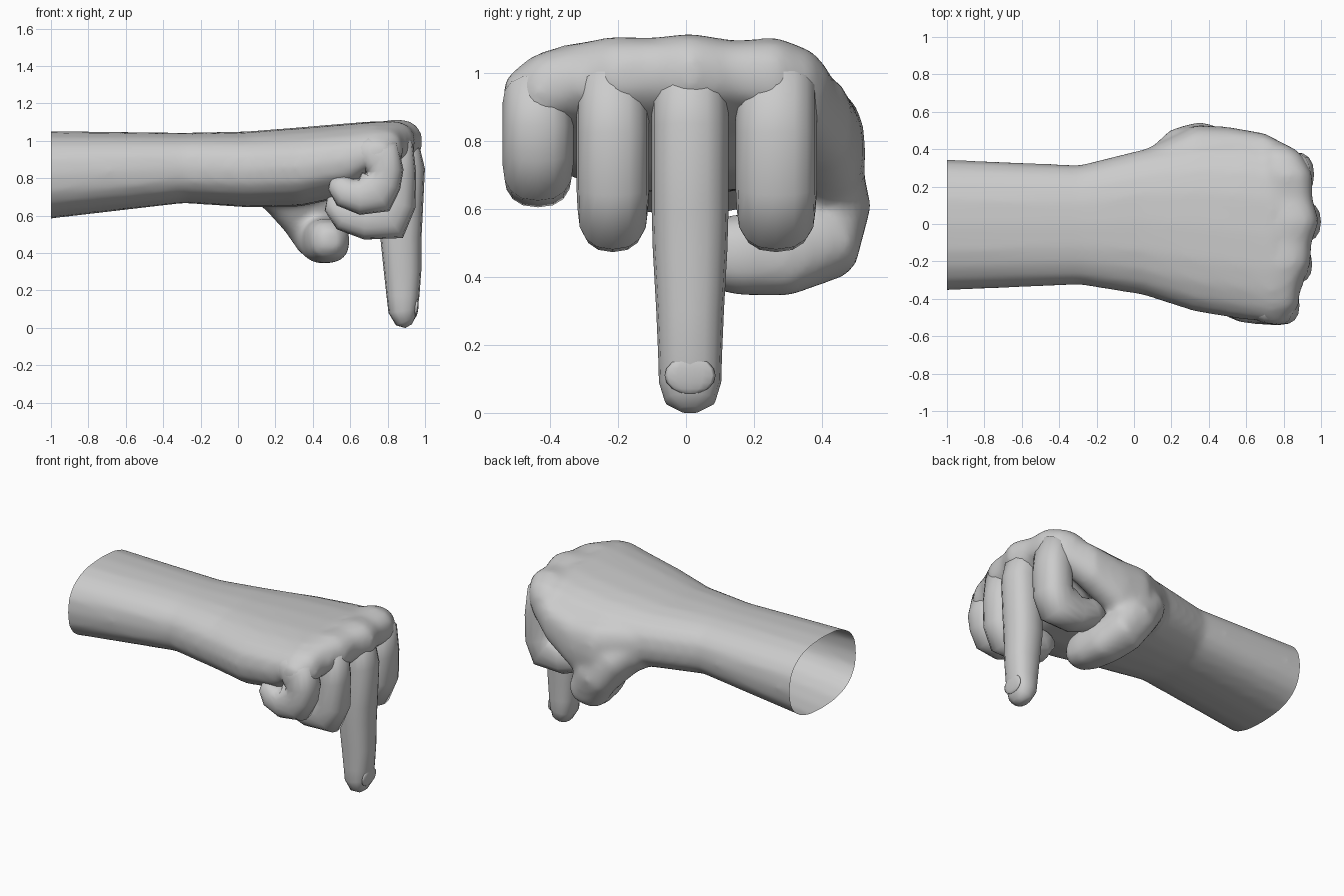
import bpy, bmesh, math
from mathutils import Vector, Matrix

cube = bpy.data.objects.get("Cube")
if cube:
    bpy.data.objects.remove(cube, do_unlink=True)

GREY = (0.6, 0.6, 0.6, 1)
skin = bpy.data.materials.new("plain grey")
skin.diffuse_color = GREY
skin.use_nodes = True
skin.node_tree.nodes["Principled BSDF"].inputs["Base Color"].default_value = GREY


def loft(bm, stations, hint, tangent=None, sides=16, power=2.4):
    """Closed tube through (x, y, z, half side, half thickness) stations."""
    pts = [Vector(s[:3]) for s in stations]
    rings = []
    for i, (p, s) in enumerate(zip(pts, stations)):
        if tangent:
            t = Vector(tangent)
        else:
            t = Vector()
            if i > 0:
                t += (p - pts[i - 1]).normalized()
            if i < len(pts) - 1:
                t += (pts[i + 1] - p).normalized()
            t.normalize()
        side = Vector(hint)
        side = (side - t * side.dot(t)).normalized()
        up = t.cross(side)
        ring = []
        for k in range(sides):
            ang = math.tau * k / sides
            u, v = (math.copysign(abs(f) ** (2 / power), f)
                    for f in (math.cos(ang), math.sin(ang)))
            ring.append(bm.verts.new(p + side * u * s[3] + up * v * s[4]))
        rings.append(ring)
    for a, b in zip(rings, rings[1:]):
        for k in range(sides):
            j = (k + 1) % sides
            bm.faces.new((a[k], a[j], b[j], b[k]))
    bm.faces.new(rings[0][::-1])
    bm.faces.new(rings[-1])


def finish(bm, name):
    bmesh.ops.recalc_face_normals(bm, faces=bm.faces[:])
    for f in bm.faces:
        f.smooth = True
    mesh = bpy.data.meshes.new(name)
    bm.to_mesh(mesh)
    bm.free()
    mesh.materials.append(skin)
    ob = bpy.data.objects.new(name, mesh)
    bpy.context.scene.collection.objects.link(ob)
    return ob


# Forearm and palm
body = bmesh.new()
loft(body, [
    (-1.1, -.005, .81, .355, .245),
    (-1, -.005, .818, .35, .234),
    (-.29, -.005, .855, .32, .188),
    (.05, .01, .847, .39, .203),
    (.33, -.01, .86, .46, .212),
    (.6, -.035, .90, .48, .195),
    (.74, -.055, .955, .465, .15),
    (.84, -.04, .97, .42, .12),
    (.91, -.02, .97, .30, .07),
], (0, 1, 0), (1, 0, 0), 20, 2.5)
# Knuckle ridge joining the finger roots
loft(body, [
    (.75, -.535, .92, .06, .06),
    (.765, -.44, .94, .115, .115),
    (.775, -.33, .98, .115, .105),
    (.805, -.215, .985, .14, .122),
    (.825, -.10, .998, .125, .105),
    (.85, .012, .995, .14, .122),
    (.83, .14, .995, .125, .10),
    (.815, .27, .982, .14, .122),
    (.79, .37, .965, .11, .10),
    (.77, .42, .95, .06, .06),
], (1, 0, 0), (0, 1, 0))
# Web between thumb and knuckles
loft(body, [
    (.08, .29, .82, .12, .15),
    (.33, .395, .76, .135, .2),
    (.5, .41, .775, .11, .175),
    (.7, .385, .86, .10, .135),
    (.86, .32, .94, .08, .1),
], (0, 1, 0), (1, 0, 0))
# Thumb curling under the palm
loft(body, [
    (.16, .27, .82, .14, .14),
    (.28, .365, .72, .155, .155),
    (.36, .405, .60, .14, .14),
    (.42, .39, .505, .13, .135),
    (.46, .28, .465, .125, .125),
    (.48, .15, .465, .12, .12),
    (.49, .06, .47, .10, .10),
    (.50, .01, .475, .05, .05),
], (1, 0, 0))
forearm = finish(body, "forearm_palm_thumb")
remesh = forearm.modifiers.new("fuse", 'REMESH')
remesh.mode = 'VOXEL'
remesh.voxel_size = 0.02
remesh.use_smooth_shade = True
soften = forearm.modifiers.new("soften", 'SMOOTH')
soften.factor = 0.5
soften.iterations = 10

# Bake the fused skin and cut the forearm open
bpy.context.view_layer.update()
graph = bpy.context.evaluated_depsgraph_get()
fused = bpy.data.meshes.new_from_object(forearm.evaluated_get(graph))
forearm.modifiers.clear()
bm = bmesh.new()
bm.from_mesh(fused)
bmesh.ops.bisect_plane(bm, geom=bm.verts[:] + bm.edges[:] + bm.faces[:],
                       plane_co=(-1, 0, 0), plane_no=(1, 0, 0), clear_inner=True)
for f in bm.faces:
    f.smooth = True
    f.material_index = 0
bm.to_mesh(forearm.data)
bm.free()
bpy.data.meshes.remove(fused)


# Fingers: (x, z, half thickness, width factor) along each bend
def finger(name, y, width, path, shift=0):
    bm = bmesh.new()
    loft(bm, [(x + shift, y, z, width * w, r) for x, z, r, w in path], (0, 1, 0))
    return finish(bm, name)


curled = [(.62, .94, .06, .5), (.75, .965, .10, .85), (.832, .93, .125, 1),
          (.845, .82, .108, 1), (.842, .67, .11, 1), (.80, .60, .145, .97),
          (.68, .58, .108, .9), (.58, .61, .098, .85), (.525, .67, .075, .7),
          (.505, .71, .03, .35)]
finger("ring_finger", -.215, .107, curled)
finger("index_finger", .265, .12, curled, .01)
finger("little_finger", -.435, .104, [
    (.58, .92, .05, .4), (.69, .935, .09, .9), (.765, .91, .12, 1),
    (.785, .84, .10, 1), (.775, .78, .10, 1), (.735, .73, .13, 1),
    (.65, .70, .096, .95), (.575, .725, .085, .85), (.53, .775, .06, .65),
    (.515, .80, .025, .3)])
finger("middle_finger", .012, .113, [
    (.62, .95, .06, .6), (.77, .975, .11, .9), (.86, .945, .13, 1),
    (.885, .84, .115, 1), (.875, .6, .112, 1), (.871, .48, .11, .97),
    (.88, .3, .10, .88), (.882, .17, .088, .83), (.882, .09, .078, .81),
    (.897, .035, .057, .66), (.912, .009, .02, .27)])

# Nail on the pointing finger
nail = bmesh.new()
bmesh.ops.create_uvsphere(nail, u_segments=12, v_segments=8, radius=1,
                          matrix=Matrix.Translation((.953, .012, .11))
                          @ Matrix.Rotation(math.radians(6), 4, 'Y')
                          @ Matrix.Diagonal((.012, .075, .055, 1)))
finish(nail, "fingernail")
